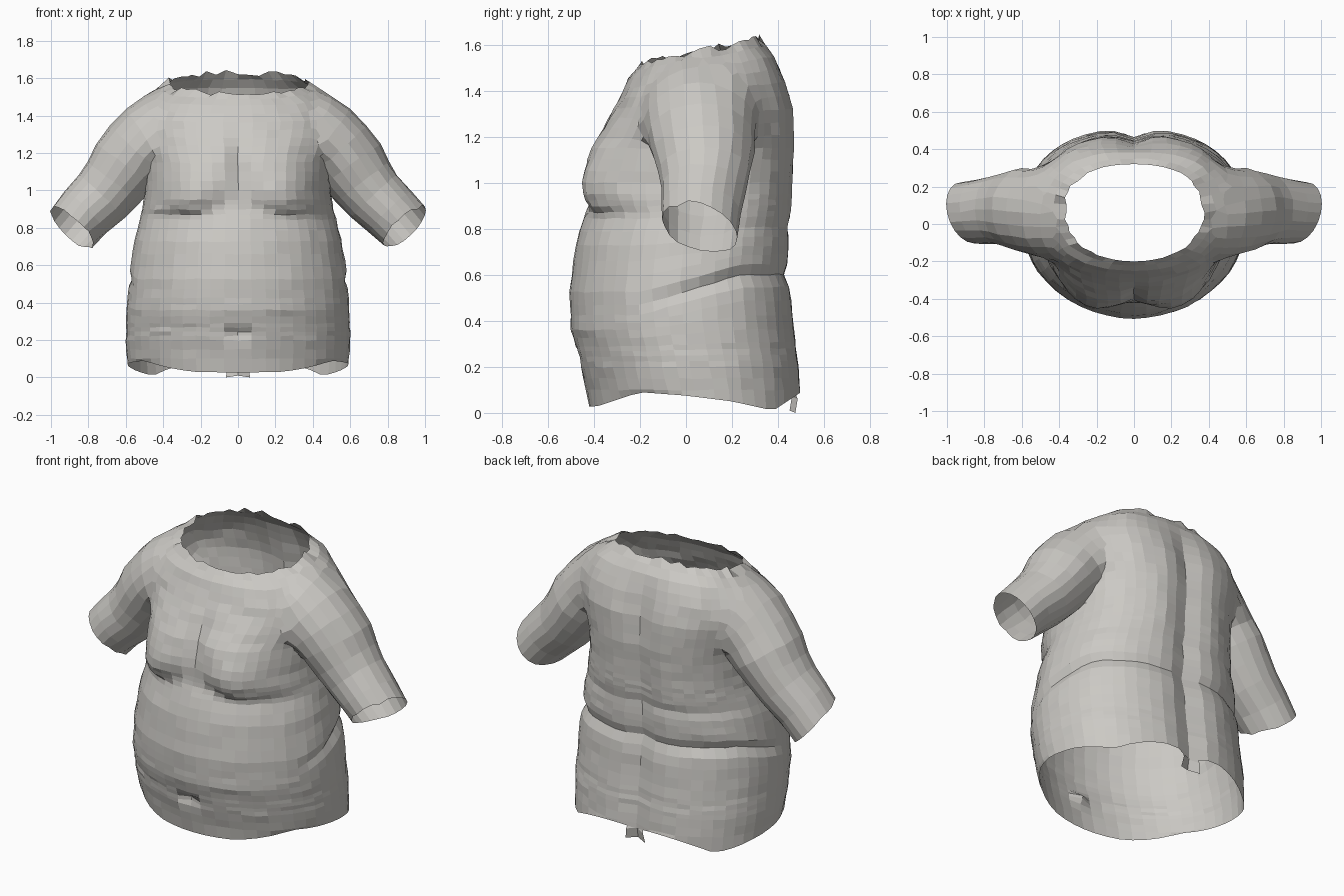
import bpy, bmesh, math, random
from mathutils import Vector

random.seed(4)
if "Cube" in bpy.data.objects:
    bpy.data.objects.remove(bpy.data.objects["Cube"], do_unlink=True)

mat = bpy.data.materials.new("pale warm grey")
mat.use_nodes = True
GREY = (0.60, 0.585, 0.555, 1)
mat.diffuse_color = GREY
mat.node_tree.nodes["Principled BSDF"].inputs["Base Color"].default_value = GREY


def lerp_table(table, t):
    """Interpolate rows (key, values...) at key t."""
    for a, b in zip(table, table[1:]):
        if t <= b[0]:
            k = max(0, (t - a[0]) / (b[0] - a[0]))
            return [p + (q - p) * k for p, q in zip(a[1:], b[1:])]
    return list(table[-1][1:])


def bell(d, width):
    return math.exp(-(d / width) ** 2)


def clamp(t):
    return min(1, max(0, t))


def loft(name, rings):
    """Closed solid from a list of point rings, capped at both ends."""
    bm = bmesh.new()
    loops = [[bm.verts.new(p) for p in ring] for ring in rings]
    n = len(loops[0])
    for lo, hi in zip(loops, loops[1:]):
        for i in range(n):
            j = (i + 1) % n
            bm.faces.new((lo[i], lo[j], hi[j], hi[i]))
    bm.faces.new(loops[0])
    bm.faces.new(loops[-1])
    bmesh.ops.recalc_face_normals(bm, faces=bm.faces)
    return finish(name, bm)


def finish(name, bm):
    mesh = bpy.data.meshes.new(name)
    bm.to_mesh(mesh)
    bm.free()
    mesh.materials.append(mat)
    ob = bpy.data.objects.new(name, mesh)
    bpy.context.collection.objects.link(ob)
    return ob


# Torso profile: height, half width, front y, back y, tilt of the ring
PROFILE = [
    (0.05, 0.59, -0.42, 0.51, 0), (0.20, 0.60, -0.46, 0.50, 0),
    (0.40, 0.595, -0.50, 0.475, 0), (0.60, 0.58, -0.505, 0.455, 0),
    (0.75, 0.55, -0.48, 0.46, 0), (0.90, 0.51, -0.425, 0.47, 0),
    (1.00, 0.495, -0.41, 0.475, 0), (1.15, 0.50, -0.39, 0.485, 0),
    (1.30, 0.55, -0.33, 0.475, 0.05), (1.40, 0.57, -0.29, 0.44, 0.1),
    (1.50, 0.50, -0.25, 0.39, 0.15), (1.57, 0.38, -0.20, 0.32, 0.21)]
CHEST = [(0.86, 0), (0.9, 0.5), (0.95, 0.92), (1.0, 1), (1.07, 0.85),
         (1.2, 0.4), (1.35, 0)]
SEGMENTS = 48


def torso_ring(z):
    w, front, back, tilt = lerp_table(PROFILE, z)
    mid, depth = (front + back) / 2, (back - front) / 2
    ring = []
    for i in range(SEGMENTS):
        a = math.tau * i / SEGMENTS
        c, s = math.cos(a), math.sin(a)
        # the belly is rounder than the back
        power = 0.86 if s >= 0 else 1.02 if z < 0.9 else 0.96
        x = w * math.copysign(abs(c) ** power, c)
        y = mid + depth * math.copysign(abs(s) ** power, s)
        if s < 0:
            # breasts, cleft between them and navel
            sag = z - 0.09 * bell(x, 0.14)
            y -= 0.085 * bell(abs(x) - 0.27, 0.19) * lerp_table(CHEST, sag)[0]
            y += 0.03 * bell(x, 0.04) * bell(z - 1.16, 0.12)
            y += 0.04 * bell(x, 0.045) * bell(z - 0.24, 0.035)
        else:
            # groove along the spine
            y -= 0.045 * bell(x, 0.085) * clamp((1.56 - z) / 0.25)
        # waist fold, running down towards the front, and upper back fold
        rise = 0.13 * clamp((y + 0.2) / 0.45) - 0.08
        lift = rise * bell(z - 0.55, 0.18)
        pinch = 0.05 * bell(z - 0.55, 0.035) * clamp((y + 0.2) / 0.3)
        pinch += 0.02 * bell(z - 0.8, 0.04) * max(0, s)
        x, y = x * (1 - pinch), y * (1 - pinch)
        ring.append(Vector((x, y, z + lift + tilt * (y - 0.06))))
    return ring


heights = [0.05 + 0.05 * i for i in range(30)]
heights += [0.225, 0.275, 0.875, 0.925, 1.54, 1.57]
body = loft("torso_shell", [torso_ring(z) for z in sorted(heights)])

# Sleeve path: centre x, y, z, radius across, radius front to back, skew
SLEEVE = [
    (0.33, 0.06, 1.33, 0.16, 0.17, 0), (0.40, 0.06, 1.335, 0.22, 0.24, 0),
    (0.48, 0.055, 1.285, 0.237, 0.26, 0), (0.545, 0.065, 1.215, 0.218, 0.245, 0),
    (0.60, 0.075, 1.135, 0.196, 0.222, 0),
    (0.665, 0.078, 1.045, 0.178, 0.2, 0), (0.73, 0.075, 0.967, 0.168, 0.183, 0.05),
    (0.82, 0.065, 0.88, 0.157, 0.172, 0.15), (0.89, 0.06, 0.805, 0.15, 0.163, 0.3)]


def sleeve(name, side):
    rings = []
    for k, (cx, cy, cz, ra, ry, skew) in enumerate(SLEEVE):
        p, q = SLEEVE[max(0, k - 1)], SLEEVE[min(len(SLEEVE) - 1, k + 1)]
        axis = Vector((q[0] - p[0], 0, q[2] - p[2])).normalized()
        across = Vector((-axis.z, 0, axis.x))
        ring = []
        for i in range(20):
            a = math.tau * i / 20
            v = Vector((cx, cy, cz)) + across * ra * math.cos(a)
            v.y += ry * math.sin(a)
            v += axis * skew * ry * math.sin(a)
            ring.append((v.x * side, v.y, v.z))
        rings.append(ring)
    return loft(name, rings)


# Join the sleeves to the torso
for name, side in (("left_sleeve", 1), ("right_sleeve", -1)):
    arm = sleeve(name, side)
    mod = body.modifiers.new("join", "BOOLEAN")
    mod.operation, mod.solver, mod.object = "UNION", "EXACT", arm
    bpy.context.view_layer.objects.active = body
    bpy.ops.object.modifier_apply(modifier=mod.name)
    bpy.data.objects.remove(arm, do_unlink=True)

# Open the neck, hem and cuffs
HEM = [(-0.45, 0.025), (-0.38, 0.03), (-0.2, 0.09), (0.0, 0.075),
       (0.2, 0.05), (0.38, 0.01), (0.5, 0.09)]
bm = bmesh.new()
bm.from_mesh(body.data)
caps = [f for f in bm.faces if len(f.verts) > 16]
bmesh.ops.delete(bm, geom=caps, context="FACES")


def shoulder_verts():
    return [v for v in bm.verts if 0.37 < abs(v.co.x) < 0.72
            and v.co.z > 1.17 and not v.is_boundary]


# Blend the shoulders into the torso
bmesh.ops.remove_doubles(bm, verts=shoulder_verts(), dist=0.018)
for _ in range(5):
    bmesh.ops.smooth_vert(bm, verts=shoulder_verts(), factor=0.5,
                          use_axis_x=True, use_axis_y=True, use_axis_z=True)

# Uneven rims and slightly uneven surface
for v in bm.verts:
    if not v.is_boundary:
        v.co += Vector([random.uniform(-0.003, 0.003) for _ in range(3)])
    elif v.co.z < 0.2:
        v.co.z = lerp_table(HEM, v.co.y)[0]
    elif v.co.z > 1.4:
        v.co.z += random.uniform(-0.015, 0.02)
        v.co.x *= random.uniform(0.95, 1.02)
    else:
        v.co.z += random.uniform(-0.012, 0.008)
bm.to_mesh(body.data)
bm.free()

# Small loose tab at the back of the hem
bm = bmesh.new()
rows = [(0.045, 0.46, 0.12), (0.055, 0.485, 0.06), (0.065, 0.475, 0.0)]
left = [bm.verts.new((x, y, z)) for x, y, z in rows]
centre = [bm.verts.new((0, y - 0.025, z + 0.01)) for x, y, z in rows]
right = [bm.verts.new((-x, y, z)) for x, y, z in rows]
for a, b in ((left, centre), (centre, right)):
    for i in range(2):
        bm.faces.new((a[i], a[i + 1], b[i + 1], b[i]))
finish("back_tab", bm)
